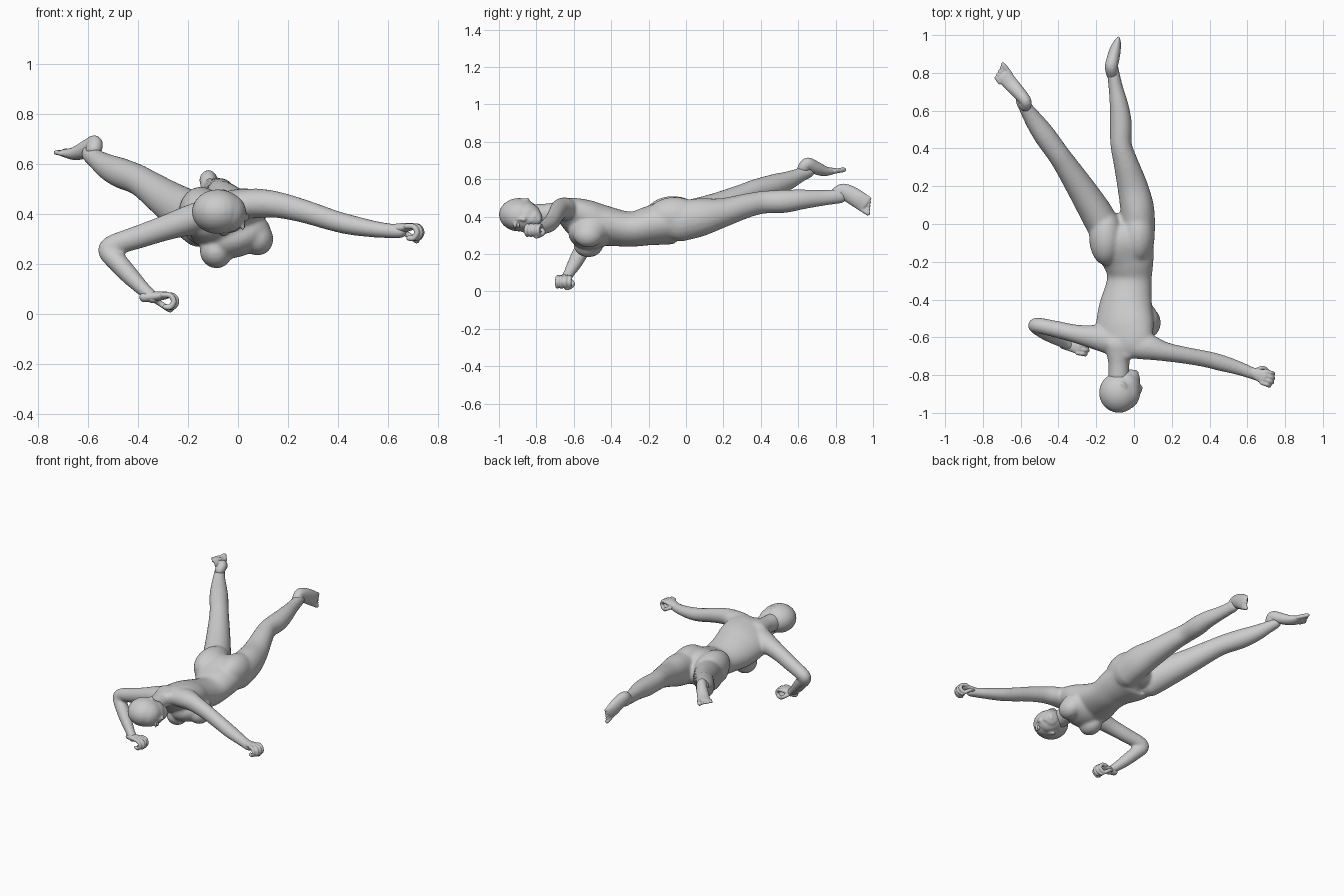
import bpy, bmesh, math
from mathutils import Vector, Matrix

V = Vector


def spline(rows, steps):
    """Catmull-Rom interpolation through rows of numbers."""
    out = []
    for i in range(len(rows) - 1):
        a, b, c, d = (rows[max(i - 1, 0)], rows[i], rows[i + 1],
                      rows[min(i + 2, len(rows) - 1)])
        for k in range(steps):
            t = k / steps
            out.append([0.5 * (2 * q + (r - p) * t + (2 * p - 5 * q + 4 * r - s) * t * t
                        + (3 * q - p - 3 * r + s) * t ** 3) for p, q, r, s in zip(a, b, c, d)])
    return out + [list(rows[-1])]


def loft(bm, rows, hint, steps=6, sides=20):
    """Rounded tube; row = x, y, z, half width along hint, half depth, roll."""
    pts = spline([tuple(r) + (0,) * (6 - len(r)) for r in rows], steps)
    n = len(pts)
    rings = []
    for i, p in enumerate(pts):
        t = (V(pts[min(i + 1, n - 1)][:3]) - V(pts[max(i - 1, 0)][:3])).normalized()
        s = Matrix.Rotation(math.radians(p[5]), 3, t) @ V(hint)
        s = (s - t * s.dot(t)).normalized()
        u = t.cross(s)
        cap = [(0, 1)]
        if i == 0:
            cap = [(-math.sin(a), math.cos(a)) for a in (1.4, 0.95, 0.5, 0)]
        elif i == n - 1:
            cap = [(math.sin(a), math.cos(a)) for a in (0, 0.5, 0.95, 1.4)]
        for off, sc in cap:
            c = V(p[:3]) + t * off * min(p[3], p[4])
            rings.append([bm.verts.new(c + s * p[3] * sc * math.cos(a) + u * p[4] * sc * math.sin(a))
                          for a in (2 * math.pi * k / sides for k in range(sides))])
    faces = [bm.faces.new(rings[0]), bm.faces.new(rings[-1][::-1])]
    for r, q in zip(rings, rings[1:]):
        for k in range(sides):
            j = (k + 1) % sides
            faces.append(bm.faces.new((r[k], q[k], q[j], r[j])))
    bmesh.ops.recalc_face_normals(bm, faces=faces)


def ball(bm, c, r, rot=(0, 0, 0)):
    m = Matrix.Translation(c)
    for ang, ax in zip(rot, 'XYZ'):
        m = m @ Matrix.Rotation(math.radians(ang), 4, ax)
    r = (r,) * 3 if isinstance(r, (int, float)) else r
    bmesh.ops.create_uvsphere(bm, u_segments=24, v_segments=16, radius=1,
                              matrix=m @ Matrix.Diagonal((*r, 1)))


def finish(bm, name, voxel, smooth):
    me = bpy.data.meshes.new(name)
    bm.to_mesh(me)
    bm.free()
    me.shade_smooth()
    ob = bpy.data.objects.new(name, me)
    bpy.context.collection.objects.link(ob)
    if voxel:
        rm = ob.modifiers.new("fuse", 'REMESH')
        rm.mode, rm.voxel_size, rm.use_smooth_shade = 'VOXEL', voxel, True
        sm = ob.modifiers.new("soften", 'SMOOTH')
        sm.factor, sm.iterations = 0.5, smooth


body = bmesh.new()

# torso, rolled so that the chest turns towards +x
loft(body, [(-.075, -.68, .43, .08, .045, -18), (-.06, -.63, .415, .15, .074, -20),
            (-.05, -.55, .385, .16, .1, -20), (-.045, -.45, .355, .147, .104, -17),
            (-.025, -.3, .333, .119, .093, -9), (-.03, -.2, .35, .136, .104, -4),
            (-.057, -.1, .37, .168, .12, 0), (-.062, -.05, .375, .165, .11, 0),
            (-.07, -.02, .37, .13, .08, 0)], (1, 0, 0), 6, 32)
# breasts on a broad base
ball(body, (.0, -.51, .31), (.135, .12, .08), (0, -19, 0))
for c in ((.077, -.522, .302), (-.088, -.522, .25)):
    ball(body, c, (.065, .08, .068), (0, -19, 0))
# buttocks
for c in ((.02, -.06, .4), (-.148, -.07, .405)):
    ball(body, c, (.09, .15, .105))

# neck
loft(body, [(-.075, -.64, .43, .09, .058), (-.08, -.7, .423, .064, .054),
            (-.08, -.75, .415, .056, .055), (-.08, -.85, .41, .056, .055)], (1, 0, 0))

# legs
loft(body, [(.022, -.04, .375, .09, .11), (.017, .08, .397, .09, .102),
            (-.008, .2, .422, .081, .078), (-.045, .33, .46, .065, .065),
            (-.068, .42, .477, .057, .061), (-.07, .53, .482, .059, .062),
            (-.078, .62, .492, .051, .054), (-.098, .73, .5, .038, .043),
            (-.115, .83, .51, .032, .039)], (1, 0, 0))
loft(body, [(-.15, -.04, .372, .085, .108), (-.195, .05, .4, .087, .098),
            (-.275, .18, .452, .076, .081), (-.36, .31, .512, .063, .065),
            (-.405, .375, .54, .059, .061), (-.47, .465, .565, .059, .061),
            (-.523, .54, .59, .051, .052), (-.57, .61, .622, .038, .039),
            (-.595, .655, .642, .034, .036)], (.8, .6, 0))

# arms
loft(body, [(-.02, -.64, .435, .07, .058), (.07, -.65, .443, .07, .06),
            (.16, -.675, .437, .052, .053), (.27, -.695, .41, .045, .047),
            (.38, -.715, .375, .044, .043), (.46, -.735, .355, .044, .04),
            (.56, -.765, .338, .037, .033), (.65, -.8, .33, .03, .028)], (0, 1, 0))
loft(body, [(-.1, -.62, .41, .08, .06), (-.19, -.602, .378, .068, .06),
            (-.3, -.583, .342, .05, .051), (-.4, -.56, .308, .045, .047),
            (-.5, -.538, .275, .042, .043), (-.52, -.54, .25, .04, .041),
            (-.48, -.565, .205, .043, .041), (-.43, -.595, .15, .039, .037),
            (-.375, -.627, .095, .03, .029), (-.34, -.645, .065, .029, .026)], (0, 1, 0))
finish(body, "body", .0075, 16)


# feet with toes, big toe first
def foot(name, rows, side, step):
    bm = bmesh.new()
    loft(bm, rows, side)
    tip, side, step = V(rows[-1][:3]), V(side).normalized(), V(step)
    for k in range(5):
        a = tip + side * (1.8 - k) * .018 - step * .4
        b = a + step * (1.5 - .17 * k)
        r = .0135 if k == 0 else .0095
        loft(bm, [(*a, r, r), (*b, r, r)], side, 2, 12)
    finish(bm, name, .004, 4)


foot("left_foot", [(-.116, .79, .507, .034, .03), (-.12, .832, .537, .038, .034),
                   (-.112, .87, .523, .046, .034), (-.1, .92, .493, .048, .03),
                   (-.09, .955, .468, .047, .02)], (-.1, -.4, -.9), (.006, .028, -.018))
foot("right_foot", [(-.578, .63, .66, .032, .036), (-.575, .652, .682, .031, .034),
                    (-.605, .69, .663, .035, .035), (-.65, .74, .643, .039, .027),
                    (-.69, .786, .645, .041, .016)], (.75, .65, 0), (-.025, .032, .005))

# head, face turned to +x
head = bmesh.new()
ball(head, (-.08, -.893, .41), (.105, .107, .089))
ball(head, (-.045, -.893, .405), (.078, .09, .08))
ball(head, (-.035, -.85, .399), (.066, .082, .074), (0, 0, 25))
ball(head, (-.02, -.815, .392), (.05, .046, .052))
ball(head, (.005, -.79, .387), (.02, .018, .026))
loft(head, [(.024, -.905, .388, .008, .008), (.034, -.878, .386, .009, .01),
            (.038, -.864, .386, .013, .009)], (0, 0, 1), 4, 12)
for dy in (-.833, -.821):
    ball(head, (.026, dy, .386), (.008, .007, .02))
for s in (-1, 1):
    ball(head, (.02, -.915, .388 + s * .033), (.009, .008, .022))
    ball(head, (-.055, -.862, .405 + s * .083), (.017, .03, .009), (s * 14, 0, 20))
finish(head, "head", .006, 6)

# eyes
for s in (-1, 1):
    eye = bmesh.new()
    ball(eye, (.018, -.897, .388 + s * .033), (.011, .008, .014))
    finish(eye, "eye", 0, 0)


# half-closed hands: a palm, four curled fingers and a thumb
def hand(name, wrist, way, palm):
    d, p = V(way).normalized(), V(palm)
    p = (p - d * p.dot(d)).normalized()
    s = d.cross(p)
    at = lambda f, g, h: V(wrist) + d * f + s * g + p * h
    bm = bmesh.new()
    loft(bm, [(*at(-.025, 0, 0), .024, .021), (*at(.02, 0, -.006), .032, .02),
              (*at(.06, 0, -.012), .041, .016)], s)
    for k in range(4):
        g = (k - 1.5) * .022
        e = .008 * (1 - abs(k - 1.3))
        path = [(.055, -.014), (.088 + e, -.012), (.102 + e, .012), (.088 + e, .034), (.066, .034)]
        loft(bm, [(*at(f, g, h), .0115, .0115) for f, h in path], s, 4, 12)
    path = [(.012, .025, .008), (.035, .043, .022), (.06, .036, .036), (.08, .018, .044)]
    loft(bm, [(*at(*q), .012, .012) for q in path], d.cross(V((.3, .5, .8))), 4, 12)
    finish(bm, name, .004, 3)


hand("left_hand", (.635, -.79, .338), (.92, -.34, .0), (0, 0, -1))
hand("right_hand", (-.35, -.642, .066), (.99, -.15, -.06), (-.1, 0, -1))
